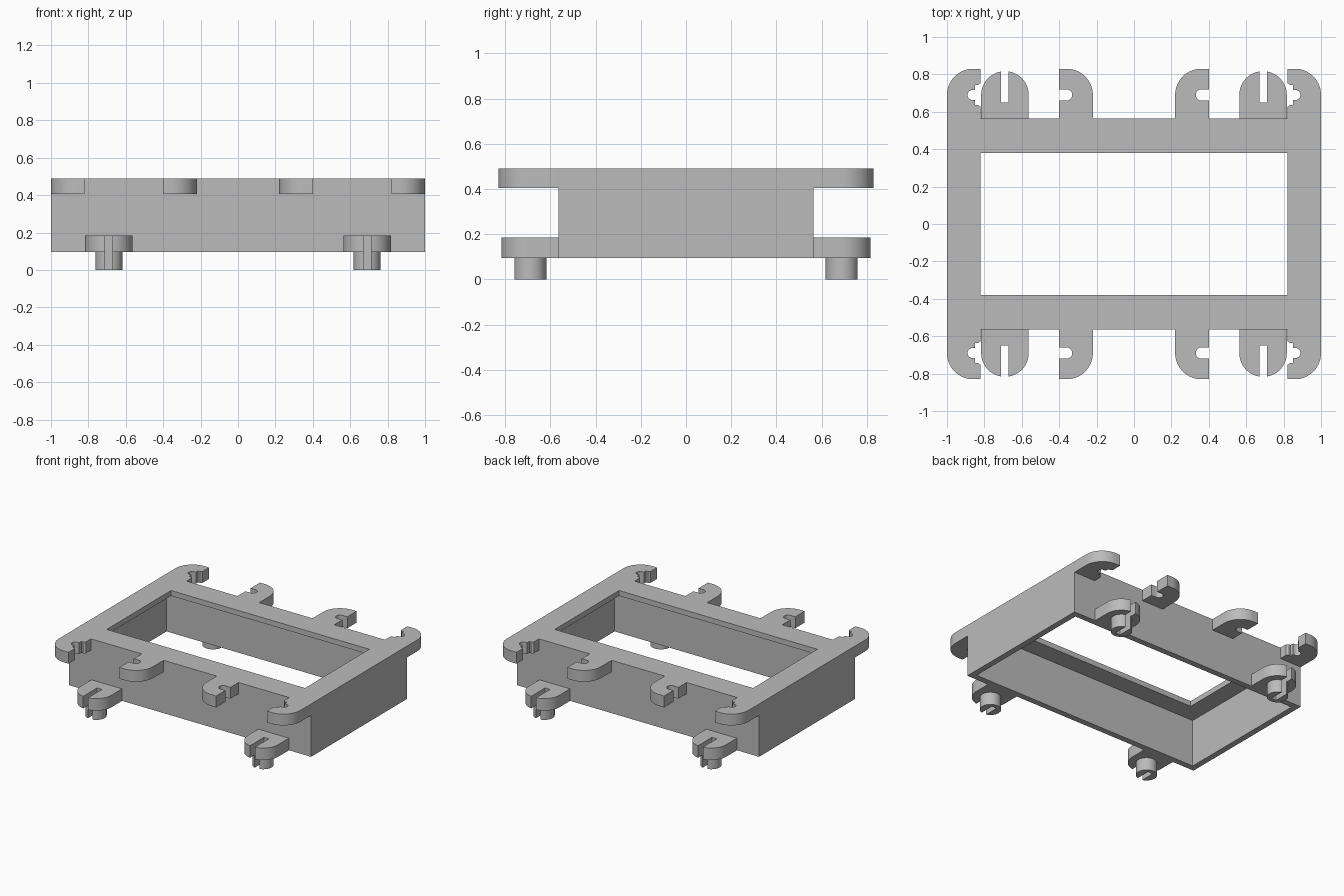
import bpy, bmesh
from math import sin, cos, radians, asin, degrees

cube = bpy.data.objects.get("Cube")
if cube:
    bpy.data.objects.remove(cube)

grey = bpy.data.materials.new("plain grey")
grey.use_nodes = True
colour = (0.5, 0.5, 0.5, 1)
grey.diffuse_color = colour
grey.node_tree.nodes["Principled BSDF"].inputs["Base Color"].default_value = colour

# Main heights and distances
BASE, TOP = 0.095, 0.49
HALF_X, HALF_Y = 1.0, 0.565
TAB_Z, CLIP_Z = 0.405, 0.185
PIN_X, PIN_Y = 0.69, 0.69


def finish(bm, name):
    bmesh.ops.recalc_face_normals(bm, faces=bm.faces)
    mesh = bpy.data.meshes.new(name)
    bm.to_mesh(mesh)
    bm.free()
    mesh.materials.append(grey)
    obj = bpy.data.objects.new(name, mesh)
    bpy.context.collection.objects.link(obj)
    bpy.ops.object.select_all(action="DESELECT")
    obj.select_set(True)
    bpy.context.view_layer.objects.active = obj
    bpy.ops.object.shade_smooth_by_angle(angle=radians(30))


def arc(cx, cy, r, start, end, steps=16):
    angles = [radians(start + (end - start) * i / steps) for i in range(steps + 1)]
    return [(cx + r * cos(a), cy + r * sin(a)) for a in angles]


def prism(name, outline, z0, z1, sx, sy):
    bm = bmesh.new()
    face = bm.faces.new([bm.verts.new((x * sx, y * sy, z0)) for x, y in outline])
    made = bmesh.ops.extrude_face_region(bm, geom=[face])["geom"]
    moved = [v for v in made if isinstance(v, bmesh.types.BMVert)]
    bmesh.ops.translate(bm, verts=moved, vec=(0, 0, z1 - z0))
    finish(bm, name)


# Hollow body: rectangular rings run up the outside, over the lip and down inside
WALL = 0.045
inner = (HALF_X - WALL, HALF_Y - WALL)
opening = (0.82, 0.38)
rings = [(HALF_X, HALF_Y, BASE), (HALF_X, HALF_Y, TOP), (*opening, TOP),
         (*opening, TOP - 0.04), (*inner, TOP - 0.04), (*inner, BASE)]
bm = bmesh.new()
loops = [[bm.verts.new((x * a, y * b, z)) for a, b in ((1, 1), (-1, 1), (-1, -1), (1, -1))]
         for x, y, z in rings]
for k, low in enumerate(loops):
    high = loops[(k + 1) % len(loops)]
    for i in range(4):
        j = (i + 1) % 4
        bm.faces.new((low[i], low[j], high[j], high[i]))
finish(bm, "frame_body")

# Corner hook: rounded outside, stepped keyhole on its inner edge
corner = [(0.82, HALF_Y), (HALF_X, HALF_Y)]
corner += arc(0.86, 0.69, 0.14, 0, 90) + [(0.82, 0.83)]
corner += [(0.82, PIN_Y + 0.064), (0.835, PIN_Y + 0.053), (0.85, PIN_Y + 0.053)]
corner += arc(0.863, PIN_Y, 0.027, 90, -90, 10)
corner += [(0.85, PIN_Y - 0.027), (0.85, PIN_Y - 0.053),
           (0.835, PIN_Y - 0.053), (0.82, PIN_Y - 0.064)]
corner.insert(corner.index((0.85, PIN_Y + 0.053)) + 1, (0.85, PIN_Y + 0.027))

# Middle hook: rounded toward the centre, slot open to the outside
middle = [(0.40, HALF_Y), (0.40, PIN_Y - 0.03)]
middle += arc(0.36, PIN_Y, 0.03, 270, 90, 10)
middle += [(0.40, PIN_Y + 0.03), (0.40, 0.83)]
middle += arc(0.36, 0.69, 0.14, 90, 180) + [(0.22, HALF_Y)]


def slit_arc(r, start, end):
    # Arc around the pin centre, broken by a slit on its outer side
    half, floor = 0.02, 0.65
    gap = degrees(asin(half / r))
    return (arc(PIN_X, PIN_Y, r, start, 90 - gap)
            + [(PIN_X + half, floor), (PIN_X - half, floor)]
            + arc(PIN_X, PIN_Y, r, 90 + gap, end))


# Lower clip plate and its split pin
plate = [(PIN_X - 0.127, HALF_Y), (PIN_X + 0.127, HALF_Y)] + slit_arc(0.127, 0, 180)
pin = slit_arc(0.072, -90, 269)

for sx, side in ((1, "left"), (-1, "right")):
    for sy, end in ((1, "back"), (-1, "front")):
        tag = f"_{end}_{side}"
        prism("corner_hook" + tag, corner, TAB_Z, TOP, sx, sy)
        prism("middle_hook" + tag, middle, TAB_Z, TOP, sx, sy)
        prism("clip_plate" + tag, plate, BASE, CLIP_Z, sx, sy)
        prism("split_pin" + tag, pin, 0, BASE, sx, sy)
